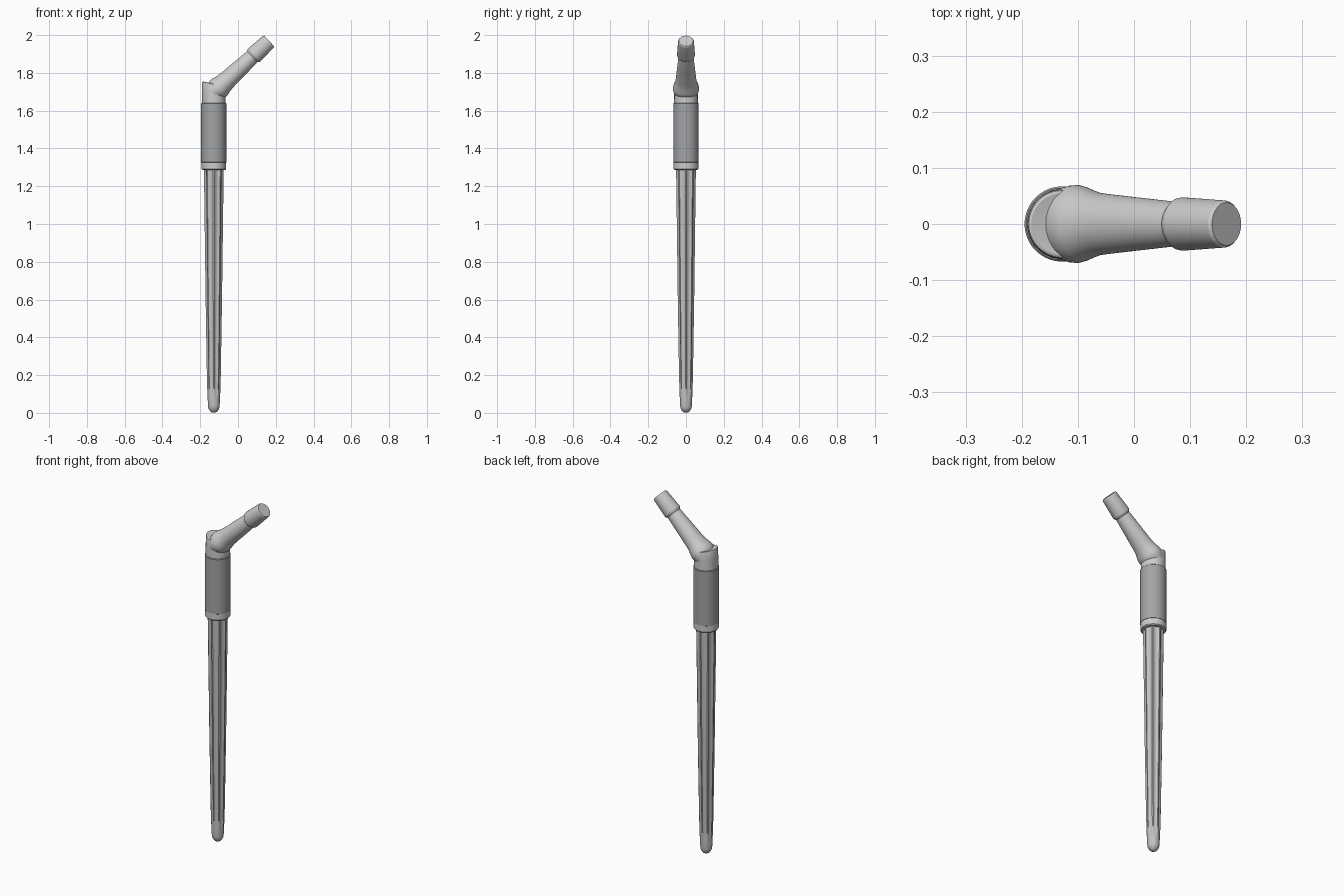
import bpy, bmesh, math
from mathutils import Vector

if "Cube" in bpy.data.objects:
    bpy.data.objects.remove(bpy.data.objects["Cube"])

CX = -0.128                                   # stem axis
TILT = math.radians(43)                       # neck angle above horizontal
TIP = Vector((0.165, 0, 1.969))               # centre of the neck end face


def material(name, r, g, b):
    m = bpy.data.materials.new(name)
    m.diffuse_color = (r, g, b, 1)
    m.use_nodes = True
    m.node_tree.nodes["Principled BSDF"].inputs["Base Color"].default_value = m.diffuse_color
    return m


satin = material("satin_metal", 0.60, 0.60, 0.60)
brushed = material("brushed_metal", 0.54, 0.54, 0.55)
porous = material("porous_coating", 0.36, 0.37, 0.38)


def loft(name, rings, mat, angle=28):
    """Skin a list of closed point rings, cap both ends, smooth by angle."""
    bm = bmesh.new()
    rows = [[bm.verts.new(p) for p in ring] for ring in rings]
    n = len(rows[0])
    for a, b in zip(rows, rows[1:]):
        for i in range(n):
            j = (i + 1) % n
            bm.faces.new((a[i], a[j], b[j], b[i]))
    bm.faces.new(rows[0][::-1])
    bm.faces.new(rows[-1])
    bmesh.ops.recalc_face_normals(bm, faces=bm.faces)
    me = bpy.data.meshes.new(name)
    bm.to_mesh(me)
    bm.free()
    me.materials.append(mat)
    ob = bpy.data.objects.new(name, me)
    bpy.context.collection.objects.link(ob)
    bpy.ops.object.select_all(action='DESELECT')
    ob.select_set(True)
    bpy.context.view_layer.objects.active = ob
    bpy.ops.object.shade_smooth_by_angle(angle=math.radians(angle))
    return ob


def ring(c, u, v, a, b, n=64):
    return [c + u * (a * math.cos(t)) + v * (b * math.sin(t))
            for t in (2 * math.pi * i / n for i in range(n))]


X, Y = Vector((1, 0, 0)), Vector((0, 1, 0))


def turned(name, profile, mat):
    """Upright turned part from (radius, z) pairs."""
    return loft(name, [ring(Vector((CX, 0, z)), X, Y, r, r) for r, z in profile], mat)


# fluted tapering stem with a rounded tip
def fluted_ring(r, z, depth):
    pts = []
    for k in range(8):
        for i in range(9):
            t = i / 8
            ang = math.radians(45 * k + 4 + 37 * t)
            rr = r - depth * math.sin(math.pi * t)
            pts.append((CX + rr * math.cos(ang), rr * math.sin(ang), z))
    return pts


rows = []
for i in range(1, 9):                          # domed tip
    a = math.pi / 2 * i / 8
    rows.append(fluted_ring(0.031 * math.sin(a), 0.04 * (1 - math.cos(a)), 0))
for z, r, d in ((0.07, 0.0325, 0.0), (0.09, 0.0335, 0.002), (0.13, 0.035, 0.0045),
                (0.20, 0.037, 0.0055), (0.60, 0.0435, 0.0065), (1.30, 0.0525, 0.0075)):
    rows.append(fluted_ring(r, z, d))
loft("fluted_stem", rows, brushed)

# lower collar ring and coated sleeve
turned("lower_collar", [(0.061, 1.287), (0.0655, 1.292), (0.0655, 1.326)], satin)
turned("coated_sleeve", [(0.064, 1.325), (0.067, 1.327), (0.067, 1.638), (0.064, 1.641)], porous)

# shoulder body: cylinder with rounded, slanted top
rows = []
for r, z, slant in ((0.0625, 1.635, 0), (0.0622, 1.69, 0.2), (0.0615, 1.733, 0.25),
                    (0.0595, 1.739, 0.25), (0.055, 1.741, 0.25), (0.03, 1.737, 0.25)):
    rows.append([p - Vector((0, 0, slant * (p.x - CX)))
                 for p in ring(Vector((CX, 0, z)), X, Y, r, r)])
loft("shoulder_body", rows, satin)

# slanted neck parts: (distance back from tip, in-plane radius, side radius)
axis = Vector((math.cos(TILT), 0, math.sin(TILT)))
across = Vector((-math.sin(TILT), 0, math.cos(TILT)))


def neck_part(name, profile, mat):
    return loft(name, [ring(TIP - axis * s, across, Y, a, b) for s, a, b in profile], mat)


neck_part("flared_neck", [(0.43, 0.040, 0.052), (0.40, 0.052, 0.064), (0.378, 0.059, 0.0685),
                          (0.365, 0.0605, 0.0695), (0.352, 0.0585, 0.067), (0.335, 0.054, 0.0615),
                          (0.315, 0.051, 0.056), (0.29, 0.0485, 0.0535), (0.22, 0.0455, 0.0475),
                          (0.135, 0.0405, 0.0405), (0.12, 0.0385, 0.0385), (0.10, 0.0385, 0.0385)], satin)
neck_part("tapered_trunnion", [(0.122, 0.039, 0.039), (0.112, 0.0465, 0.0465), (0.106, 0.0475, 0.0475),
                               (0.006, 0.042, 0.042), (0.0, 0.038, 0.038)], satin)
